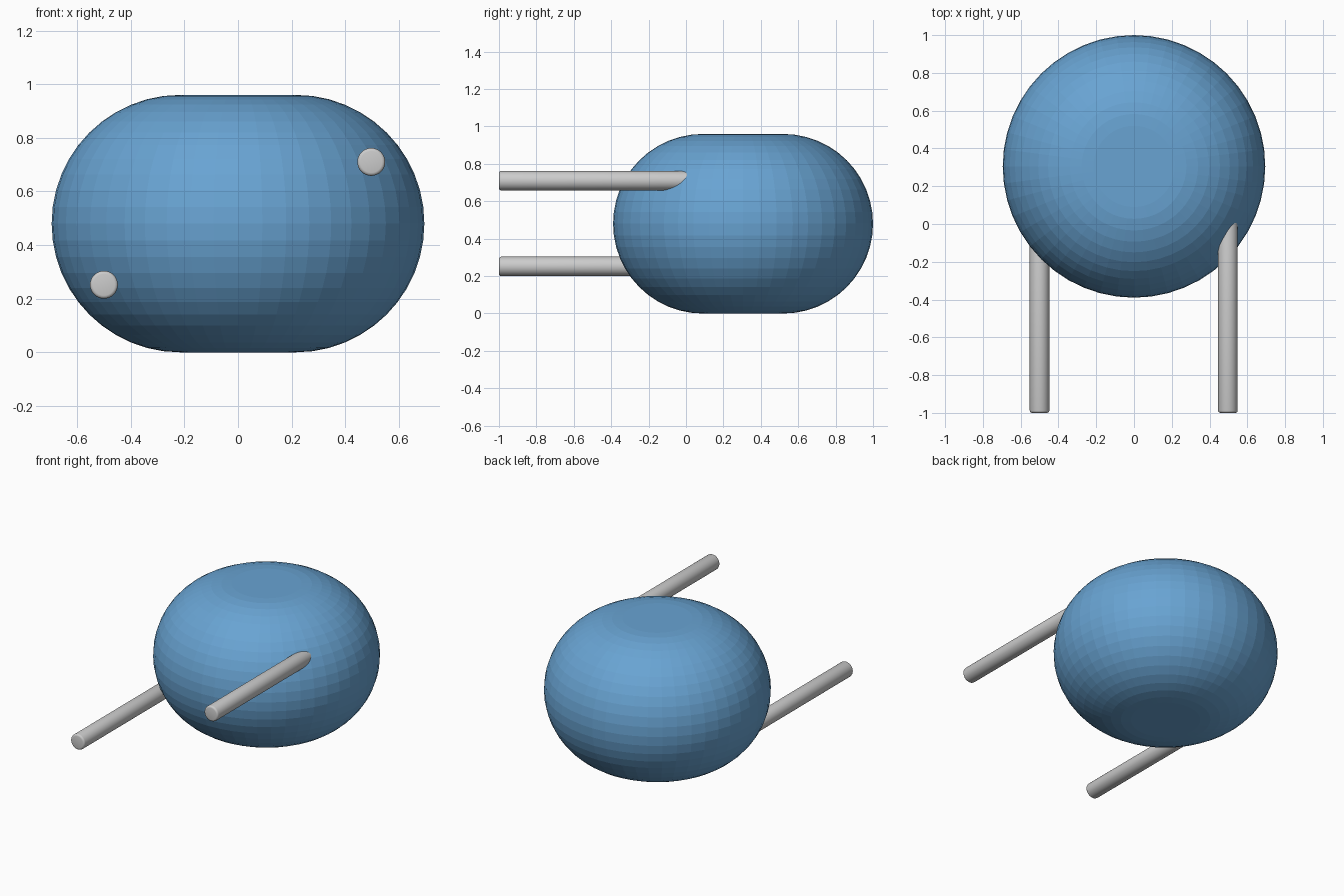
import bpy, bmesh, math
from mathutils import Matrix, Vector

if "Cube" in bpy.data.objects:
    bpy.data.objects.remove(bpy.data.objects["Cube"])

BODY_Y, BODY_R, BODY_H = 0.305, 0.695, 0.96
ROUND = BODY_H / 2
STEPS, SIDES = 12, 48


def make_object(name, bm):
    mesh = bpy.data.meshes.new(name)
    bm.to_mesh(mesh)
    bm.free()
    obj = bpy.data.objects.new(name, mesh)
    bpy.context.collection.objects.link(obj)
    return obj


# Body: flat-topped drum whose whole side is one half-round
def make_body():
    bm = bmesh.new()
    rings = []
    for i in range(2 * STEPS + 1):
        a = -math.pi / 2 + math.pi * i / (2 * STEPS)
        r = BODY_R - ROUND + ROUND * math.cos(a)
        z = ROUND + ROUND * math.sin(a)
        rings.append([bm.verts.new((r * math.cos(t), BODY_Y + r * math.sin(t), z))
                      for t in (math.tau * k / SIDES for k in range(SIDES))])
    for lo, hi in zip(rings, rings[1:]):
        for k in range(SIDES):
            n = (k + 1) % SIDES
            bm.faces.new((lo[k], lo[n], hi[n], hi[k]))
    bm.faces.new(rings[0][::-1])
    bm.faces.new(rings[-1])
    body = make_object("body", bm)
    mat = bpy.data.materials.new("blue")
    mat.diffuse_color = (0.14, 0.37, 0.65, 1)
    mat.use_nodes = True
    mat.node_tree.nodes["Principled BSDF"].inputs["Base Color"].default_value = mat.diffuse_color
    body.data.materials.append(mat)


# Rods: round bars with softened ends, running from the front into the body
def make_rod(name, x, z, y0=-1.0, y1=0.05, radius=0.052):
    bm = bmesh.new()
    bmesh.ops.create_cone(bm, cap_ends=True, segments=32, radius1=radius,
                          radius2=radius, depth=y1 - y0)
    rims = [e for e in bm.edges if abs(e.verts[0].co.z - e.verts[1].co.z) < 1e-5]
    bmesh.ops.bevel(bm, geom=rims, offset=0.012, segments=3, profile=0.5,
                    affect='EDGES')
    bm.transform(Matrix.Translation(Vector((x, (y0 + y1) / 2, z)))
                 @ Matrix.Rotation(math.pi / 2, 4, 'X'))
    rod = make_object(name, bm)
    bpy.ops.object.select_all(action='DESELECT')
    rod.select_set(True)
    bpy.context.view_layer.objects.active = rod
    bpy.ops.object.shade_smooth_by_angle(angle=math.radians(35))


make_body()
make_rod("lower_left_rod", -0.5, 0.252)
make_rod("upper_right_rod", 0.497, 0.71)
